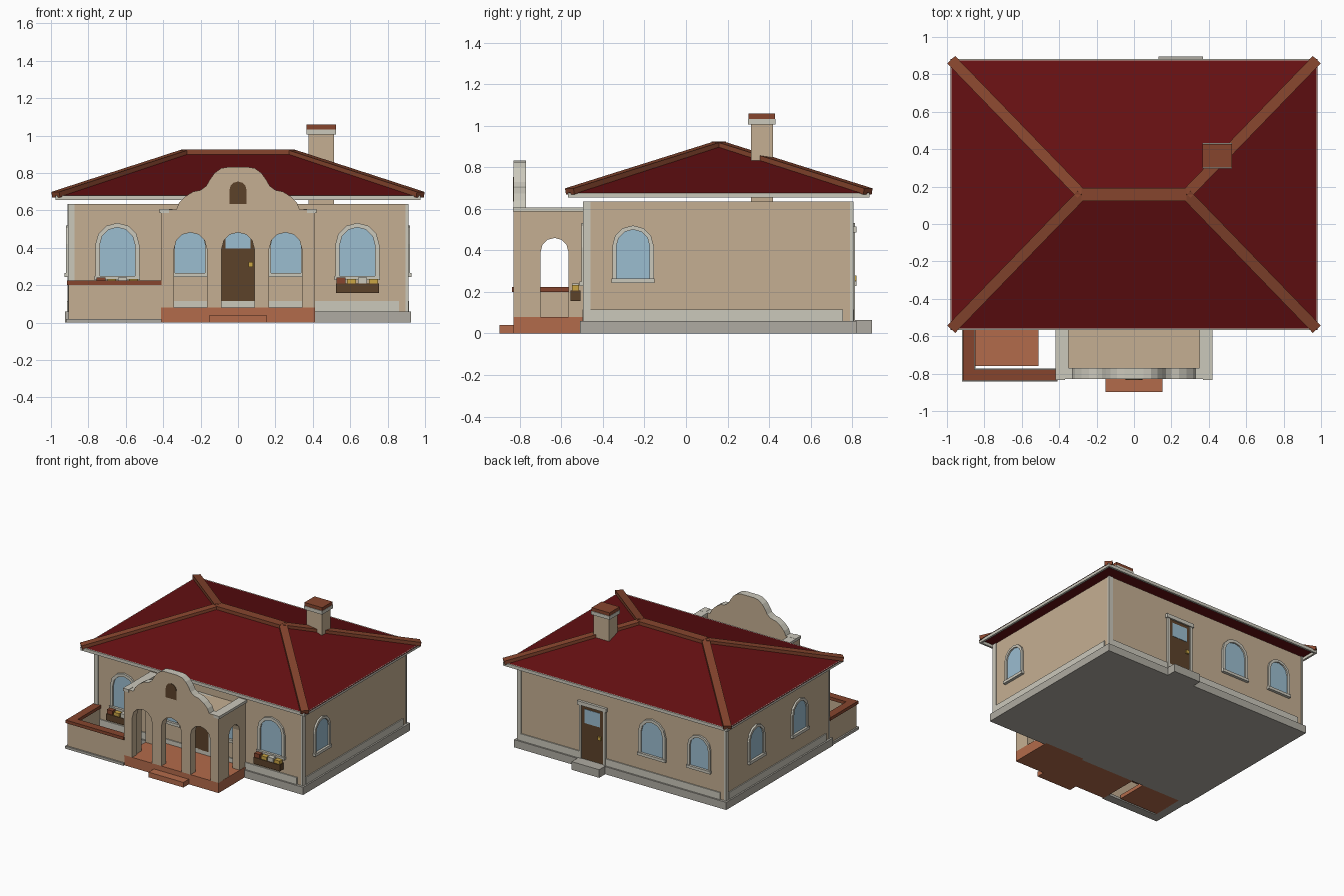
import bpy, bmesh
from math import pi, cos, sin
from mathutils import Matrix, Vector

cube = bpy.data.objects.get("Cube")
if cube:
    bpy.data.objects.remove(cube, do_unlink=True)


def material(name, *rgb):
    m = bpy.data.materials.new(name)
    m.use_nodes = True
    m.diffuse_color = (*rgb, 1)
    m.node_tree.nodes["Principled BSDF"].inputs["Base Color"].default_value = (*rgb, 1)
    return m


STUCCO = material("tan stucco", .56, .43, .29)
TRIM = material("pale trim", .60, .58, .50)
STONE = material("grey stone", .43, .41, .36)
ROOF = material("dark red roof", .13, .005, .006)
TILE = material("brown ridge tile", .24, .06, .027)
CLAY = material("terracotta floor", .45, .145, .07)
WOOD = material("dark wood", .107, .055, .023)
GLASS = material("blue glass", .33, .51, .63)
GOLD = material("gold", .60, .38, .06)


def finish(name, bm, mat):
    bmesh.ops.recalc_face_normals(bm, faces=bm.faces)
    mesh = bpy.data.meshes.new(name)
    bm.to_mesh(mesh)
    bm.free()
    mesh.materials.append(mat)
    obj = bpy.data.objects.new(name, mesh)
    bpy.context.collection.objects.link(obj)
    return obj


def prism(name, pts, o0, o1, mat, M=Matrix()):
    """Extrude a (u, z) outline from o0 to o1, measured outward along local -y."""
    bm = bmesh.new()
    a, b = ([bm.verts.new(M @ Vector((u, -o, z))) for u, z in pts] for o in (o0, o1))
    bm.faces.new(a)
    bm.faces.new(b)
    for i in range(len(pts)):
        j = (i + 1) % len(pts)
        bm.faces.new((a[i], a[j], b[j], b[i]))
    return finish(name, bm, mat)


def rect(u0, u1, z0, z1):
    return [(u0, z0), (u0, z1), (u1, z1), (u1, z0)]


def box(name, x0, x1, y0, y1, z0, z1, mat):
    return prism(name, rect(x0, x1, z0, z1), -y1, -y0, mat)


def arch(h, z0, spring, u=0, n=6):
    arc = [(u - h * cos(pi * i / n), spring + h * sin(pi * i / n)) for i in range(n + 1)]
    return [(u - h, z0)] + arc + [(u + h, z0)]


# House block: each side has a frame with u to the viewer's right and -y outward
CY, HX, HY = .155, .905, .645


def side(k, u=0):
    return (Matrix.Translation((0, CY, 0)) @ Matrix.Rotation(k * pi / 2, 4, 'Z')
            @ Matrix.Translation((u, -(HX if k % 2 else HY), 0)))


box("house_walls", -HX, HX, CY - HY, CY + HY, .06, .635, STUCCO)
box("foundation", -.925, .925, -.51, .82, 0, .06, STONE)
for k, side_name in enumerate(("front", "left", "back", "right")):
    h = HY if k % 2 else HX
    prism(side_name + "_corner_strip", rect(-h - .005, -h + .03, .06, .635), -.01, .006, TRIM, side(k))
    prism(side_name + "_base_strip", rect(-h + .03, h - .045, .06, .115), -.01, .008, TRIM, side(k))


# Arched windows
def window(name, k, u, big):
    M = side(k, u)
    half, z0, spring, edge = (.094, .24, .415, .024) if big else (.08, .255, .42, .02)
    outer, inner = arch(half + edge, z0, spring), arch(half, z0, spring)
    prism(name + "_frame", outer + inner[::-1], -.01, .014, TRIM, M)
    prism(name + "_glass", inner, -.01, .003, GLASS, M)
    w = half + edge + .004
    prism(name + "_sill", rect(-w, w, z0 - .012, z0 + .01), -.01, .022, TRIM, M)


for i, (k, u, big) in enumerate([(0, -.645, True), (0, .638, True), (0, -.257, False), (0, .257, False),
                                 (1, -.41, False), (2, .27, True), (2, .68, False),
                                 (3, -.27, False), (3, .27, False)]):
    window("window_%d" % (i + 1), k, u, big)


# Doors
def door(name, k, u, z):
    M = side(k, u)
    prism(name + "_leaf", rect(-.095, .095, z, z + .42), -.01, .008, WOOD, M)
    prism(name + "_pane", rect(-.068, .068, z + .285, z + .395), 0, .011, GLASS, M)
    prism(name + "_knob", rect(.055, .08, z + .187, z + .213), 0, .022, GOLD, M)
    for s in (-1, 1):
        prism(name + "_jamb", rect(s * .095, s * .115, z, z + .42), -.01, .014, TRIM, M)
    prism(name + "_header", rect(-.125, .125, z + .42, z + .45), -.01, .02, TRIM, M)


door("front_door", 0, 0, .11)
door("back_door", 2, -.25, .065)
box("back_step", .13, .37, .80, .895, 0, .064, STONE)

# Flower boxes
for u in (-.645, .638):
    M = side(0, u)
    prism("flower_box", rect(-.115, .115, .157, .208), .018, .065, WOOD, M)
    for i, mat in enumerate((TILE, GOLD, TRIM, GOLD)):
        c = -.088 + i * .058
        top = .24 - .006 * (i % 2)
        prism("flowers", rect(c - .024, c + .024, .2, top), .024, .06, mat, M)

# Hip roof with eaves boards and tile caps
EX, Y0, Y1, RX, RZ = .982, -.567, .883, .28, .91
bm = bmesh.new()
low = [bm.verts.new((x, y, .676)) for x, y in ((-EX, Y0), (EX, Y0), (EX, Y1), (-EX, Y1))]
left, right = (bm.verts.new((x, .158, RZ)) for x in (-RX, RX))
for f in ((low[0], low[1], right, left), (low[1], low[2], right),
          (low[2], low[3], left, right), (low[3], low[0], left), low):
    bm.faces.new(f)
finish("hip_roof", bm, ROOF)
for y in (Y0, Y1 - .015):
    box("eaves_board", -EX + .005, EX - .005, y, y + .015, .654, .679, TRIM)
for x in (-EX + .005, EX - .02):
    box("eaves_board", x, x + .015, Y0, Y1, .654, .679, TRIM)


def tile_cap(name, a, b, width):
    a, b = Vector(a), Vector(b)
    bm = bmesh.new()
    M = (Matrix.Translation((a + b) / 2) @ (b - a).to_track_quat('X', 'Z').to_matrix().to_4x4()
         @ Matrix.Diagonal(((b - a).length, width, .03, 1)))
    bmesh.ops.create_cube(bm, size=1, matrix=M)
    finish(name, bm, TILE)


tile_cap("ridge_cap", (-RX, .158, RZ), (RX, .158, RZ), .07)
for s in (-1, 1):
    for y in (Y0 + .007, Y1 - .007):
        tile_cap("hip_cap", (s * .975, y, .684), (s * RX, .158, RZ), .058)

# Chimney
box("chimney_stack", .377, .513, .312, .418, .63, 1.02, STUCCO)
box("chimney_collar", .365, .525, .298, .432, 1.005, 1.033, TRIM)
box("chimney_cap", .367, .523, .302, .428, 1.033, 1.058, TILE)

# Porch: floor, step and arched front wall with a curved parapet
box("porch_floor", -.412, .412, -.83, -.49, 0, .08, CLAY)
box("porch_step", -.152, .152, -.897, -.82, 0, .04, CLAY)
outline = [(-.412, .08)]
for u in (-.254, 0, .254):
    outline += arch(.087, .08, .395, u)
outline.append((.412, .08))
curve = [(.412, .605), (.33, .605), (.315, .64), (.28, .675), (.24, .7), (.2, .708), (.17, .73),
         (.15, .765), (.125, .8), (.09, .825), (.05, .832)]
outline += curve + [(-x, z) for x, z in reversed(curve)]
front = prism("porch_front_wall", outline, .77, .83, STUCCO)
front.data.materials.append(TRIM)
for p in front.data.polygons:
    if abs(p.normal.y) < .5 and p.center.z > .6:
        p.material_index = 1
prism("parapet_niche", arch(.046, .635, .708), .82, .834, WOOD)

# Porch side walls, copings and roof deck
for s in (-1, 1):
    M = Matrix.Translation((s * .38, 0, 0)) @ Matrix.Rotation(pi / 2, 4, 'Z')
    pts = [(-.77, .08)] + arch(.067, .08, .393, -.633) + [(-.49, .08), (-.49, .59), (-.77, .59)]
    prism("porch_side_wall", pts, -.03, .03, STUCCO, M)
    box("porch_coping", s * .385 - .035, s * .385 + .035, -.77, -.49, .586, .606, TRIM)
    box("porch_end_coping", s * .395 - .025, s * .395 + .025, -.834, -.768, .586, .607, TRIM)
box("porch_roof_deck", -.36, .36, -.775, -.49, .535, .56, STUCCO)

# Walled patio
box("patio_floor", -.85, -.51, -.76, -.5, 0, .03, CLAY)
for name, grow, z0, z1, mat in (("patio_wall_base", .012, 0, .02, STONE),
                                ("patio_wall", 0, .02, .205, STUCCO),
                                ("patio_wall_cap", .008, .2, .224, TILE)):
    box(name + "_front", -.907 - grow, -.41, -.83 - grow, -.785 + grow, z0, z1, mat)
    box(name + "_side", -.907 - grow, -.86 + grow, -.785 + grow, -.49, z0, z1, mat)
